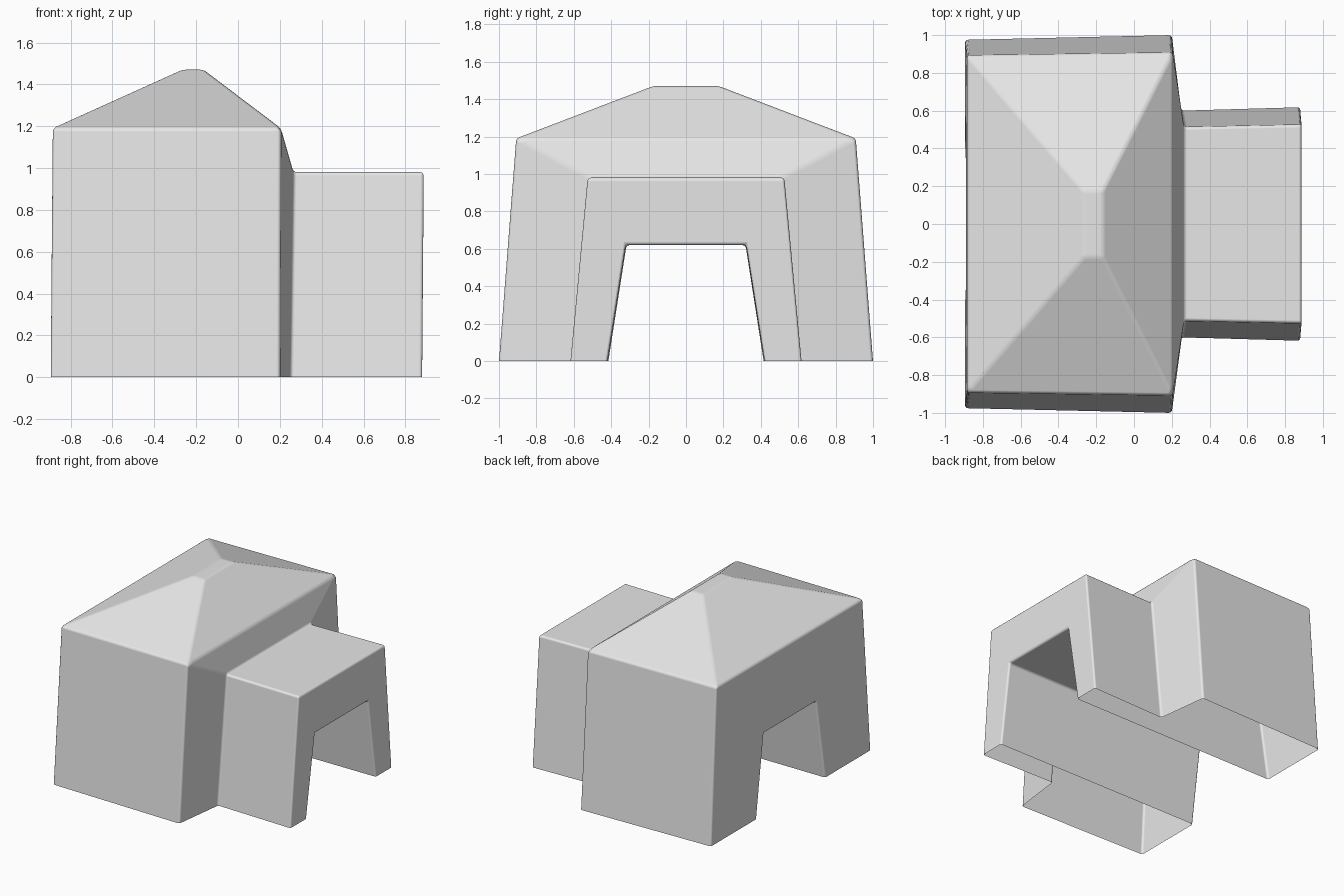
import bpy
import bmesh

old = bpy.data.objects.get("Cube")
if old:
    bpy.data.objects.remove(old, do_unlink=True)

# Single plaster material
plaster = bpy.data.materials.new("grey plaster")
plaster.use_nodes = True
grey = (0.8, 0.8, 0.8, 1)
plaster.diffuse_color = grey
plaster.node_tree.nodes["Principled BSDF"].inputs["Base Color"].default_value = grey

bm = bmesh.new()


def arch(x_base, x_top, half_base, half_top, height):
    """Four points of a tapered cross-section, from -y foot to +y foot."""
    return [bm.verts.new(p) for p in (
        (x_base, -half_base, 0), (x_top, -half_top, height),
        (x_top, half_top, height), (x_base, half_base, 0))]


def bridge(a, b, skip_top=False):
    """Join two cross-sections with side walls and a top."""
    for i in range(3):
        if not (skip_top and i == 1):
            bm.faces.new((a[i], a[i + 1], b[i + 1], b[i]))


# Outer shell: main hall, sloping shoulder, annex
hall_end = arch(-0.895, -0.885, 0.975, 0.893, 1.19)
hall_front = arch(0.2, 0.205, 1.0, 0.908, 1.19)
annex_start = arch(0.25, 0.265, 0.6, 0.513, 0.98)
annex_end = arch(0.88, 0.888, 0.618, 0.526, 0.98)
bridge(hall_end, hall_front, skip_top=True)
bridge(hall_front, annex_start)
bridge(annex_start, annex_end)

# Tunnel running through both blocks, and the end walls around it
tunnel_back = arch(-0.895, -0.89, 0.415, 0.318, 0.62)
tunnel_front = arch(0.88, 0.885, 0.42, 0.322, 0.62)
bridge(tunnel_front, tunnel_back)
bridge(tunnel_back, hall_end)
bridge(annex_end, tunnel_front)

# Hip roof with a narrow flat ridge
eaves = [hall_end[1], hall_front[1], hall_front[2], hall_end[2]]
ridge = [bm.verts.new((x, y, 1.47)) for x, y in
         ((-0.265, -0.175), (-0.165, -0.175), (-0.165, 0.175), (-0.265, 0.175))]
for i in range(4):
    j = (i + 1) % 4
    bm.faces.new((eaves[i], eaves[j], ridge[j], ridge[i]))
bm.faces.new(ridge)

bmesh.ops.recalc_face_normals(bm, faces=bm.faces)
mesh = bpy.data.meshes.new("gatehouse")
bm.to_mesh(mesh)
bm.free()
mesh.materials.append(plaster)
gatehouse = bpy.data.objects.new("gatehouse", mesh)
bpy.context.collection.objects.link(gatehouse)

# Softly rounded edges
bevel = gatehouse.modifiers.new("rounded edges", 'BEVEL')
bevel.width = 0.016
bevel.segments = 3
bevel.limit_method = 'ANGLE'
bevel.angle_limit = 0.26
bevel.harden_normals = True

bpy.context.view_layer.objects.active = gatehouse
gatehouse.select_set(True)
bpy.ops.object.shade_smooth()
